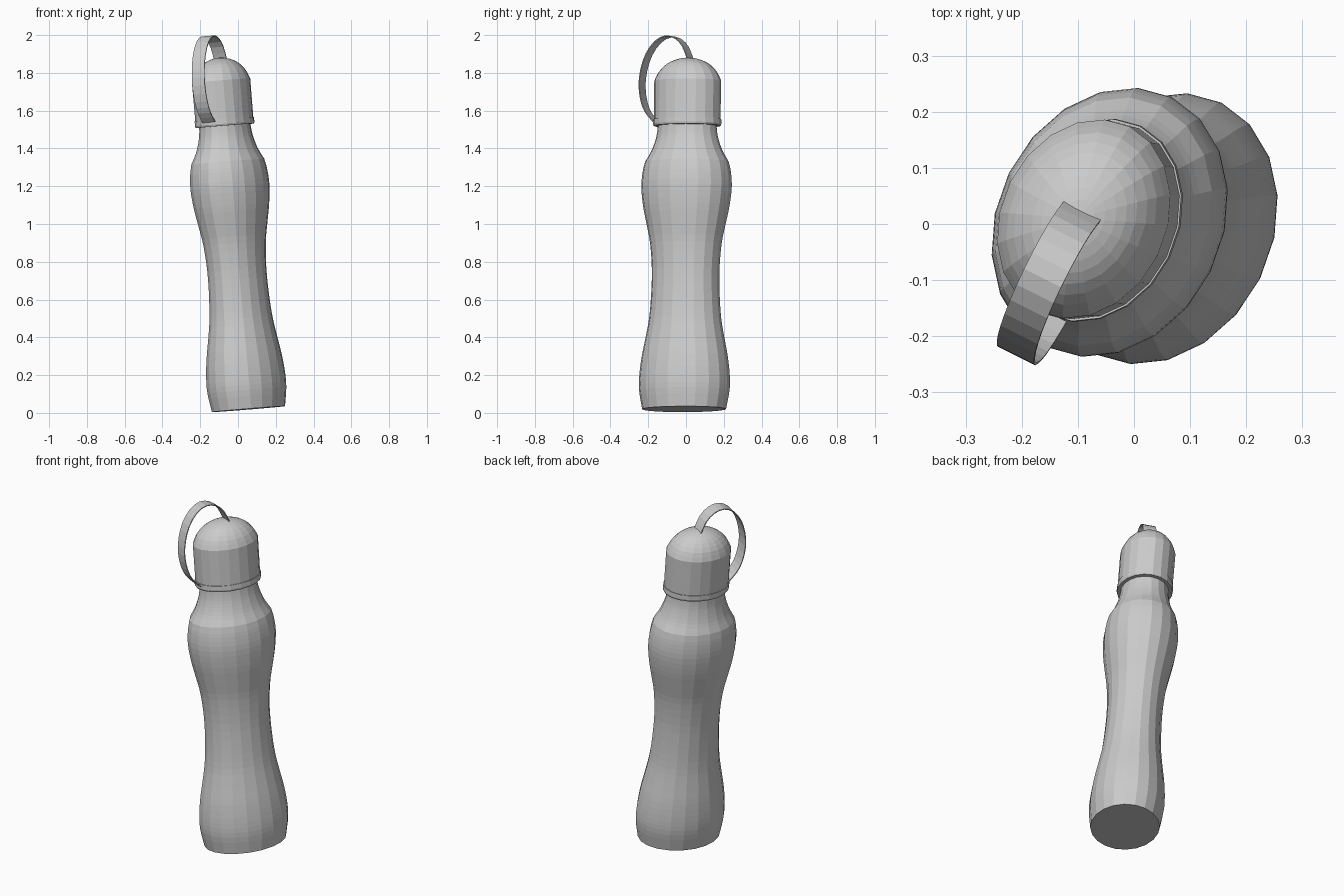
import bpy, bmesh, math
from mathutils import Vector, Matrix

cube = bpy.data.objects.get("Cube")
if cube:
    bpy.data.objects.remove(cube, do_unlink=True)

SIDES = 20
FLAT = 0.8                      # minor / major axis of the oval section

grey = bpy.data.materials.new("light_grey")
grey.use_nodes = True
colour = (0.6, 0.6, 0.6, 1)
grey.diffuse_color = colour
grey.node_tree.nodes["Principled BSDF"].inputs["Base Color"].default_value = colour

# Leaning frame: z along the bottle, y along the long side of the oval
axis = Vector((-0.155, 0.02, 1.86)).normalized()
turn = math.radians(26.5)
major = Vector((math.sin(turn), math.cos(turn), 0))
major = (major - axis * major.dot(axis)).normalized()
minor = major.cross(axis)
frame = Matrix((minor, major, axis)).transposed().to_4x4()
frame.translation = Vector((0.057, -0.01, 0))


def smooth_curve(points, steps):
    """Catmull-Rom curve through 2D points."""
    p = [Vector(q) for q in points]
    p = [2 * p[0] - p[1]] + p + [2 * p[-1] - p[-2]]
    out = []
    for a, b, c, d in zip(p, p[1:], p[2:], p[3:]):
        for i in range(steps):
            t = i / steps
            out.append(0.5 * (2 * b + (c - a) * t + (2 * a - 5 * b + 4 * c - d) * t * t
                              + (3 * b - a - 3 * c + d) * t ** 3))
    return out + [p[-2]]


def finish(name, bm):
    bm.transform(frame)
    bmesh.ops.recalc_face_normals(bm, faces=bm.faces)
    mesh = bpy.data.meshes.new(name)
    bm.to_mesh(mesh)
    bm.free()
    mesh.materials.append(grey)
    obj = bpy.data.objects.new(name, mesh)
    bpy.context.collection.objects.link(obj)
    return obj


def lathe(name, profile):
    """Oval lathe of (radius, height) points, closed at both ends."""
    bm = bmesh.new()
    rings = []
    for r, z in profile:
        if r < 0.001:
            rings.append([bm.verts.new((0, 0, z))])
            continue
        ring = []
        for i in range(SIDES):
            a = math.tau * i / SIDES
            ring.append(bm.verts.new((FLAT * r * math.cos(a), r * math.sin(a), z)))
        rings.append(ring)
    for low, high in zip(rings, rings[1:]):
        for i in range(SIDES):
            j = (i + 1) % SIDES
            if len(high) == 1:
                bm.faces.new((low[i], low[j], high[0]))
            else:
                bm.faces.new((low[i], low[j], high[j], high[i]))
    for ring in (rings[0], rings[-1]):
        if len(ring) > 1:
            bm.faces.new(ring)
    return finish(name, bm)


# Bottle body: waisted grip, sharp shoulder, concave neck
grip = smooth_curve([(0.231, 0.02), (0.249, 0.12), (0.249, 0.2), (0.237, 0.3), (0.217, 0.4),
                     (0.199, 0.5), (0.189, 0.62), (0.186, 0.76), (0.197, 0.9), (0.217, 1.0),
                     (0.238, 1.1), (0.249, 1.2), (0.243, 1.28), (0.23, 1.335)], 3)
neck = smooth_curve([(0.23, 1.335), (0.197, 1.39), (0.174, 1.45), (0.164, 1.5),
                     (0.16, 1.56)], 3)
lathe("bottle_body", grip + neck[1:])

# Lid: thin rim, straight wall and dome
dome = smooth_curve([(0.184, 1.765), (0.16, 1.812), (0.122, 1.85), (0.08, 1.872),
                     (0.035, 1.884), (0, 1.887)], 2)
lathe("lid_rim", [(0.184, 1.525), (0.188, 1.535), (0.187, 1.56)])
lathe("lid", [(0.183, 1.55)] + dome)

# Carry strap: flat band from the dome's tip to the rim
path = smooth_curve([(0.015, 1.875), (-0.015, 1.945), (-0.06, 1.989), (-0.12, 2.003),
                     (-0.18, 1.975), (-0.23, 1.912), (-0.26, 1.83), (-0.27, 1.745),
                     (-0.257, 1.66), (-0.23, 1.6), (-0.185, 1.55)], 2)
bm = bmesh.new()
half = 0.037
edges = [[bm.verts.new((x, y, z)) for x in (-half, half)] for y, z in path]
for (a, b), (c, d) in zip(edges, edges[1:]):
    bm.faces.new((a, b, d, c))
strap = finish("carry_strap", bm)
solid = strap.modifiers.new("thickness", "SOLIDIFY")
solid.thickness = 0.005
solid.offset = 0
